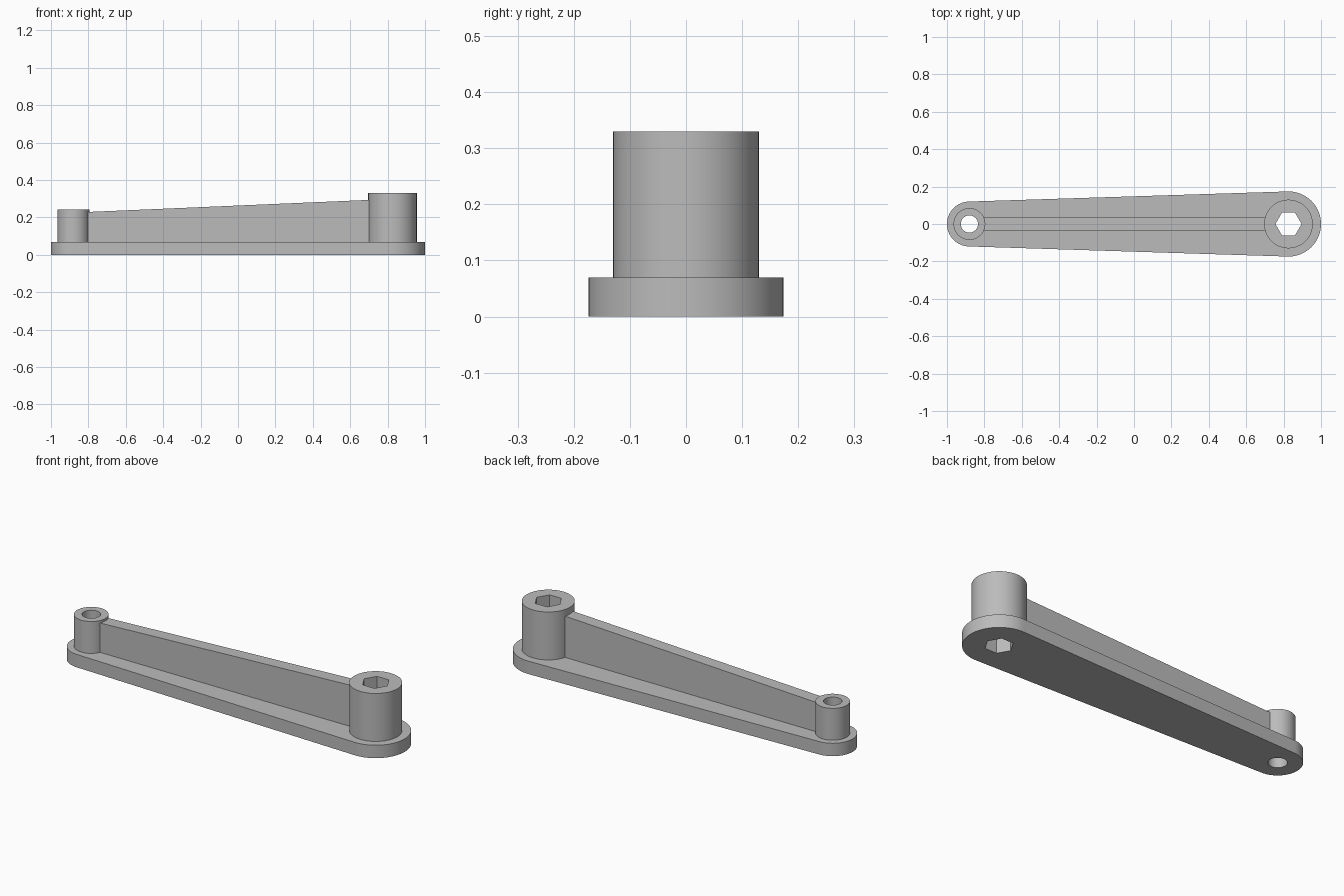
import bpy, bmesh, math

if "Cube" in bpy.data.objects:
    bpy.data.objects.remove(bpy.data.objects["Cube"])

SMALL_X, LARGE_X = -0.88, 0.826
SMALL_R, LARGE_R = 0.12, 0.174
PLATE_TOP = 0.07
WEB_HALF = 0.035

grey = bpy.data.materials.new("light_grey")
grey.use_nodes = True
colour = (0.5, 0.5, 0.5, 1)
grey.diffuse_color = colour
grey.node_tree.nodes["Principled BSDF"].inputs["Base Color"].default_value = colour


def arc(x, radius, start, end, count):
    """Points on an arc centred on the x axis, both ends included."""
    angles = [start + (end - start) * i / count for i in range(count + 1)]
    return [(x + radius * math.cos(a), radius * math.sin(a)) for a in angles]


def circle(x, radius, sides=64):
    return arc(x, radius, 0, math.tau, sides)[:-1]


def prism(name, outline, bottom, top):
    """Extrude an xy outline upward from bottom to top."""
    bm = bmesh.new()
    face = bm.faces.new([bm.verts.new((x, y, bottom)) for x, y in outline])
    moved = bmesh.ops.extrude_face_region(bm, geom=[face])["geom"]
    for v in moved:
        if isinstance(v, bmesh.types.BMVert):
            v.co.z = top
    bmesh.ops.recalc_face_normals(bm, faces=bm.faces)
    mesh = bpy.data.meshes.new(name)
    bm.to_mesh(mesh)
    bm.free()
    obj = bpy.data.objects.new(name, mesh)
    bpy.context.collection.objects.link(obj)
    mesh.materials.append(grey)
    return obj


def drill(obj, cutters):
    """Cut the bores and bake the result."""
    for cutter in cutters:
        mod = obj.modifiers.new("bore", 'BOOLEAN')
        mod.operation = 'DIFFERENCE'
        mod.solver = 'EXACT'
        mod.object = cutter
    bpy.context.view_layer.update()
    graph = bpy.context.evaluated_depsgraph_get()
    mesh = bpy.data.meshes.new_from_object(obj.evaluated_get(graph))
    obj.modifiers.clear()
    obj.data = mesh


# Tapered base plate: two round ends joined by tangent lines
tangent = math.acos((SMALL_R - LARGE_R) / (LARGE_X - SMALL_X))
outline = (arc(LARGE_X, LARGE_R, -tangent, tangent, 40)
           + arc(SMALL_X, SMALL_R, tangent, math.tau - tangent, 40))
plate = prism("base_plate", outline, 0, PLATE_TOP)

# Bosses
small_boss = prism("small_boss", circle(SMALL_X, 0.085), PLATE_TOP, 0.243)
large_boss = prism("large_boss", circle(LARGE_X, 0.13), PLATE_TOP, 0.33)

# Round and hexagonal through bores
round_bore = prism("round_bore_cutter", circle(SMALL_X, 0.046), -0.1, 0.5)
hex_bore = prism("hex_bore_cutter", circle(LARGE_X, 0.07, 6), -0.1, 0.5)
drill(plate, [round_bore, hex_bore])
drill(small_boss, [round_bore])
drill(large_boss, [hex_bore])
for cutter in (round_bore, hex_bore):
    bpy.data.objects.remove(cutter)

# Upright web with a top edge that rises toward the large boss
left, right = SMALL_X + 0.07, LARGE_X - 0.12
web = prism("web", [(left, -WEB_HALF), (right, -WEB_HALF),
                    (right, WEB_HALF), (left, WEB_HALF)], PLATE_TOP, 0.2)
for v in web.data.vertices:
    if v.co.z > PLATE_TOP + 0.01:
        v.co.z = 0.229 if v.co.x < 0 else 0.294

# Smooth the round walls, keep the edges crisp
bpy.ops.object.select_all(action='DESELECT')
for obj in (plate, small_boss, large_boss):
    obj.select_set(True)
bpy.context.view_layer.objects.active = plate
bpy.ops.object.shade_smooth_by_angle(angle=math.radians(30))
